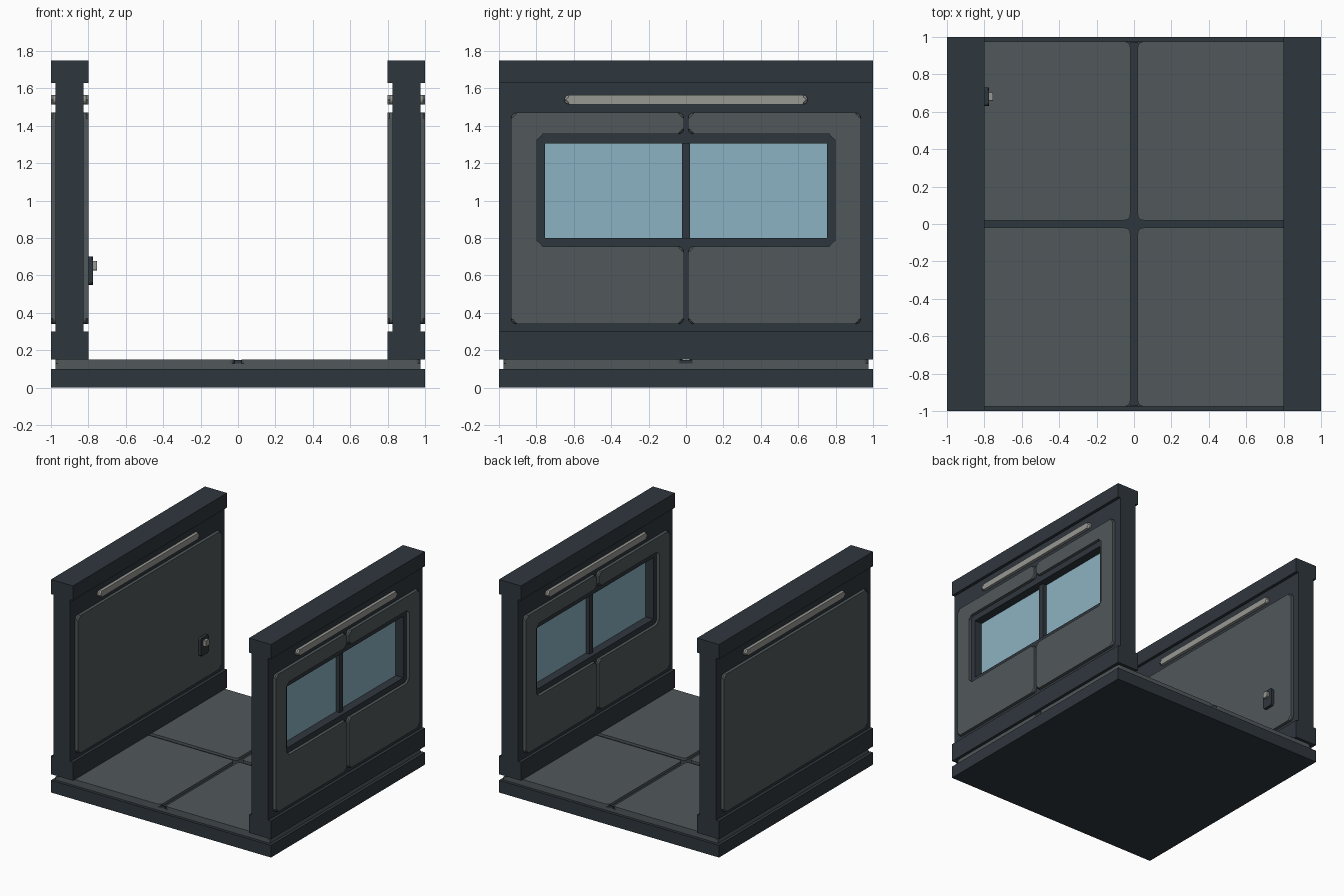
import bpy, bmesh, math
from mathutils import Vector

cube = bpy.data.objects.get("Cube")
if cube:
    bpy.data.objects.remove(cube, do_unlink=True)


def material(name, rgb):
    m = bpy.data.materials.new(name)
    m.use_nodes = True
    m.diffuse_color = (*rgb, 1)
    m.node_tree.nodes["Principled BSDF"].inputs["Base Color"].default_value = (*rgb, 1)
    return m


DARK = material("dark slate", (0.028, 0.038, 0.047))
GREY = material("panel grey", (0.082, 0.098, 0.104))
GLASS = material("window blue", (0.265, 0.45, 0.54))
LIGHT = material("pale grey", (0.31, 0.31, 0.29))


def finish(name, bm, mat):
    bmesh.ops.recalc_face_normals(bm, faces=bm.faces)
    mesh = bpy.data.meshes.new(name)
    bm.to_mesh(mesh)
    bm.free()
    mesh.materials.append(mat)
    obj = bpy.data.objects.new(name, mesh)
    bpy.context.collection.objects.link(obj)
    return obj


def box(name, xs, ys, zs, mat):
    bm = bmesh.new()
    bmesh.ops.create_cube(bm, size=1)
    for v in bm.verts:
        v.co = Vector([(r[0] + r[1]) / 2 + c * (r[1] - r[0])
                       for c, r in zip(v.co, (xs, ys, zs))])
    return finish(name, bm, mat)


def rounded(points, radius, steps=5):
    """Replace each corner of an outline by a smooth arc."""
    out = []
    for i, p in enumerate(points):
        p = Vector(p)
        a = p + (Vector(points[i - 1]) - p).normalized() * radius
        b = p + (Vector(points[(i + 1) % len(points)]) - p).normalized() * radius
        centre = a + b - p
        for k in range(steps + 1):
            t = k / steps * math.pi / 2
            out.append(centre + (a - centre) * math.cos(t) + (b - centre) * math.sin(t))
    return out


def rect(a0, a1, b0, b1):
    return [(a0, b0), (a1, b0), (a1, b1), (a0, b1)]


def slab(name, points, radius, thick, chamfer, place, mat):
    """Raised plate with rounded corners and a chamfered outer rim."""
    bm = bmesh.new()
    outline = rounded(points, radius)
    base = [bm.verts.new((p.x, p.y, 0)) for p in outline]
    top = [bm.verts.new((p.x, p.y, thick)) for p in outline]
    bm.faces.new(base)
    cap = bm.faces.new(top)
    for i in range(len(base)):
        bm.faces.new((base[i - 1], base[i], top[i], top[i - 1]))
    if chamfer:
        bmesh.ops.bevel(bm, geom=list(cap.edges), offset=chamfer, segments=1,
                        affect='EDGES', profile=0.5)
    for v in bm.verts:
        v.co = place(*v.co)
    return finish(name, bm, mat)


def on_wall(x, direction):
    return lambda a, b, h: Vector((x + direction * h, a, b))


# Floor: base plate, grey bed, dark joint lines and four tiles
E, BED, TOP, GAP = 0.975, 0.128, 0.15, 0.02
box("floor_base", (-1, 1), (-1, 1), (0, 0.1), DARK)
box("floor_bed", (-E, E), (-E, E), (0.1, BED), GREY)
box("floor_joint_long", (-0.05, 0.05), (-E, E), (BED - 0.004, BED + 0.002), DARK)
box("floor_joint_cross", (-E, E), (-0.05, 0.05), (BED - 0.004, BED + 0.002), DARK)
for sx in (-1, 1):
    for sy in (-1, 1):
        slab("floor_tile", rect(GAP, E, GAP, E), 0.03, TOP - BED, 0,
             lambda a, b, h, sx=sx, sy=sy: Vector((sx * a, sy * b, BED + h)), GREY)
    # Joint ends closing the grooves
    ends = sorted((sx * E, sx * (E - 0.008)))
    box("joint_end_long", (-GAP, GAP), ends, (BED, TOP - 0.003), DARK)
    box("joint_end_cross", ends, (-0.035, 0.035), (BED, TOP - 0.003), DARK)

# Both walls: skirting, top rail, light bars
IN, OUT = 0.825, 0.975
for side, s in (("left", 1), ("right", -1)):
    trim = sorted((s * 0.8, s))
    core = sorted((s * IN, s * OUT))
    box(side + "_skirting", trim, (-1, 1), (TOP, 0.30), DARK)
    box(side + "_top_rail", trim, (-1, 1), (1.63, 1.75), DARK)
    faces = (("outer", on_wall(s * OUT, s)), ("inner", on_wall(s * IN, -s)))
    for label, place in faces:
        slab(f"{side}_{label}_light_bar", rect(-0.65, 0.65, 1.515, 1.565), 0.0245,
             0.025, 0.012, place, LIGHT)

    if s < 0:
        # Plain wall
        box("right_wall_core", core, (-1, 1), (0.3, 1.63), DARK)
        for label, place in faces:
            slab(f"right_{label}_panel", rect(-0.935, 0.935, 0.34, 1.47), 0.03,
                 0.025, 0.012, place, GREY)
        continue

    # Window wall: core pieces round the opening, mullion and panes
    W, LOW, HIGH = 0.755, 0.80, 1.305
    box("left_wall_lower", core, (-1, 1), (0.3, LOW), DARK)
    box("left_wall_upper", core, (-1, 1), (HIGH, 1.63), DARK)
    for sy in (-1, 1):
        box("left_wall_end", core, sorted((sy * W, sy)), (LOW, HIGH), DARK)
        box("window_pane", (0.895, 0.905), sorted((sy * 0.02, sy * W)), (LOW, HIGH), GLASS)
    box("window_mullion", (0.86, 0.94), (-0.022, 0.022), (LOW, HIGH), DARK)
    # Panel halves wrap the window with a joint in the middle
    half = [(GAP - 0.008, 0.34), (0.935, 0.34), (0.935, 1.47), (GAP - 0.008, 1.47),
            (GAP - 0.008, 1.355), (0.797, 1.355), (0.797, 0.755), (GAP - 0.008, 0.755)]
    for label, place in faces:
        for sy in (-1, 1):
            slab(f"left_{label}_panel", half, 0.03, 0.025, 0.01,
                 lambda a, b, h, sy=sy, place=place: place(sy * a, b, h), GREY)

# Wall switch on the plain wall
slab("switch_plate", rect(0.63, 0.73, 0.55, 0.70), 0.015, 0.024, 0.004,
     on_wall(-0.8, 1), DARK)
slab("switch_button", rect(0.657, 0.703, 0.627, 0.677), 0.006, 0.027, 0.004,
     on_wall(-0.78, 1), LIGHT)
